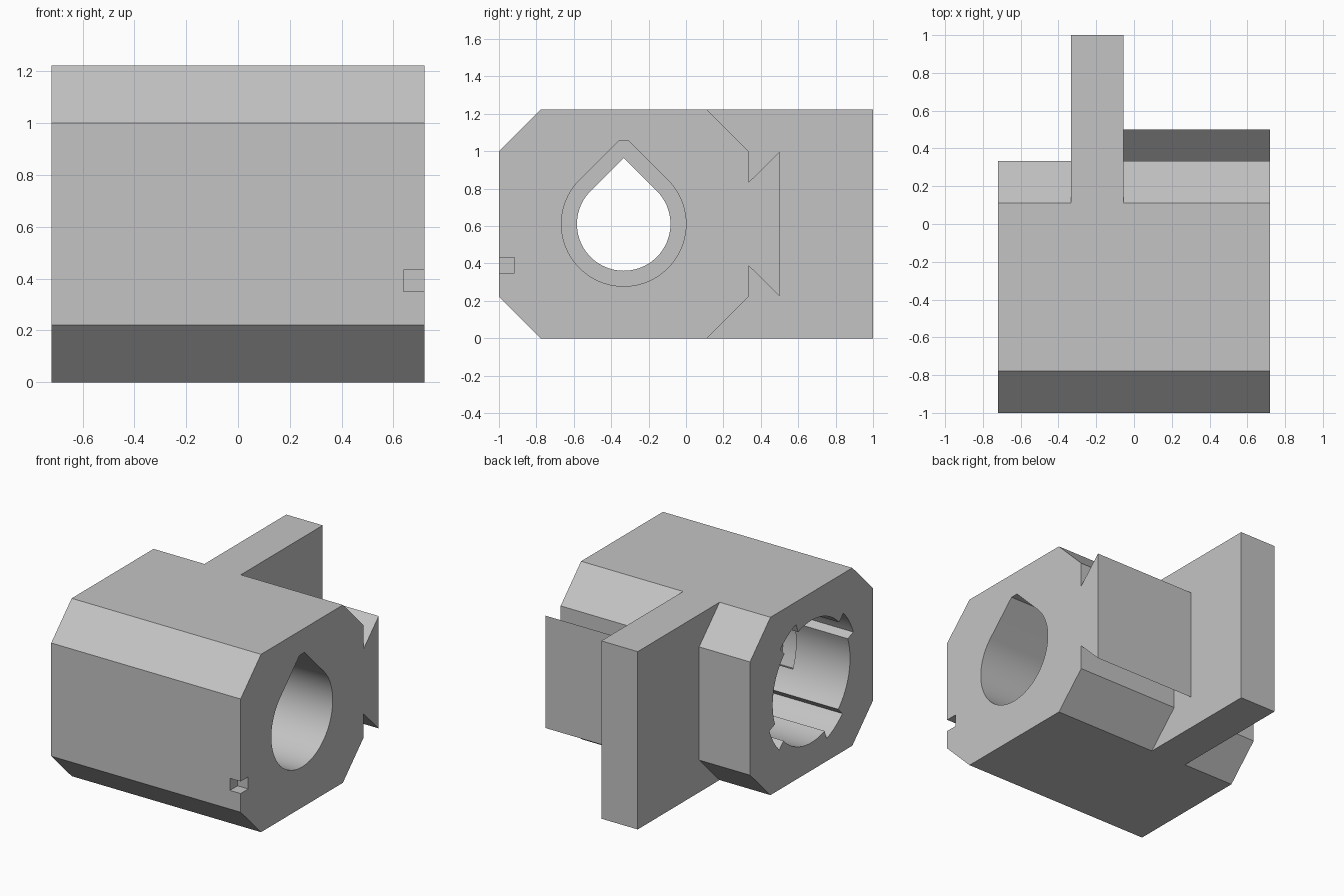
import bpy
import bmesh
from math import sin, cos, radians, sqrt

cube = bpy.data.objects.get("Cube")
if cube:
    bpy.data.objects.remove(cube, do_unlink=True)

grey = bpy.data.materials.new("light_grey")
grey.use_nodes = True
colour = (0.55, 0.55, 0.55, 1)
grey.diffuse_color = colour
grey.node_tree.nodes["Principled BSDF"].inputs["Base Color"].default_value = colour

HALF, FRONT, BACK, TOP = 0.72, -1.0, 0.333, 1.222
CHAMFER = 0.222
BORE_Y, BORE_Z = -0.333, TOP / 2


def prism(name, profile, x0, x1):
    """Extrude a (y, z) outline along x."""
    bm = bmesh.new()
    face = bm.faces.new([bm.verts.new((x0, y, z)) for y, z in profile])
    ext = bmesh.ops.extrude_face_region(bm, geom=[face])
    moved = [v for v in ext["geom"] if isinstance(v, bmesh.types.BMVert)]
    bmesh.ops.translate(bm, verts=moved, vec=(x1 - x0, 0, 0))
    bmesh.ops.recalc_face_normals(bm, faces=bm.faces)
    mesh = bpy.data.meshes.new(name)
    bm.to_mesh(mesh)
    bm.free()
    mesh.materials.append(grey)
    ob = bpy.data.objects.new(name, mesh)
    bpy.context.collection.objects.link(ob)
    return ob


def rect(y0, y1, z0, z1):
    return [(y0, z0), (y1, z0), (y1, z1), (y0, z1)]


def arc(r, a0, a1, steps):
    angles = [radians(a0 + (a1 - a0) * i / steps) for i in range(steps + 1)]
    return [(BORE_Y + r * cos(a), BORE_Z + r * sin(a)) for a in angles]


def teardrop(r, height):
    """Round hole with a 45 degree roof, cut flat at the given height."""
    half = r * sqrt(2) - height
    roof = [(BORE_Y + half, BORE_Z + height)]
    if half > 0.001:
        roof.append((BORE_Y - half, BORE_Z + height))
    return arc(r, 135, 405, 60) + roof


def keyed_bore(r, r_key, start, width):
    """Round hole with four key grooves."""
    pts = []
    for turn in range(0, 360, 90):
        a = start + turn
        pts += arc(r_key, a, a + width, 8)
        pts += arc(r, a + width, a + 90, 16)
    return pts


def combine(target, other, operation):
    mod = target.modifiers.new(operation.lower(), "BOOLEAN")
    mod.operation, mod.object, mod.solver = operation, other, "EXACT"
    graph = bpy.context.evaluated_depsgraph_get()
    mesh = bpy.data.meshes.new_from_object(target.evaluated_get(graph))
    target.modifiers.clear()
    target.data = mesh
    bpy.data.objects.remove(other, do_unlink=True)


# Chamfered housing block
c = CHAMFER
body = prism("housing", [
    (FRONT, c), (FRONT + c, 0), (BACK - c, 0), (BACK, c),
    (BACK, TOP - c), (BACK - c, TOP), (FRONT + c, TOP), (FRONT, TOP - c)], -HALF, HALF)

# Dovetail rail and mounting plate on the back
rail = [(0.2, 0.39), (BACK, 0.39), (0.5, 0.225),
        (0.5, 0.997), (BACK, 0.832), (0.2, 0.832)]
combine(body, prism("dovetail", rail, -0.2, HALF), "UNION")
combine(body, prism("plate", rect(0, 1, 0, TOP), -0.333, -0.056), "UNION")

# Stepped bore: wide socket, narrow passage, keyed socket with locking pockets
cutters = [
    prism("socket_cut", teardrop(0.333, 0.444), 0.27, 1),
    prism("passage_cut", teardrop(0.25, 0.25 * sqrt(2)), -0.4, 0.5),
    prism("key_cut", keyed_bore(0.42, 0.485, 46, 24), -1, -0.2),
    prism("pocket_cut", keyed_bore(0.42, 0.485, 46, 68), -0.31, -0.17),
    prism("corner_notch_cut", rect(-1.1, -0.917, 0.35, 0.433), 0.639, 1),
]
for cutter in cutters:
    combine(body, cutter, "DIFFERENCE")

# Smooth bores, sharp edges
bpy.ops.object.select_all(action="DESELECT")
body.select_set(True)
bpy.context.view_layer.objects.active = body
bpy.ops.object.shade_smooth_by_angle(angle=radians(25))
